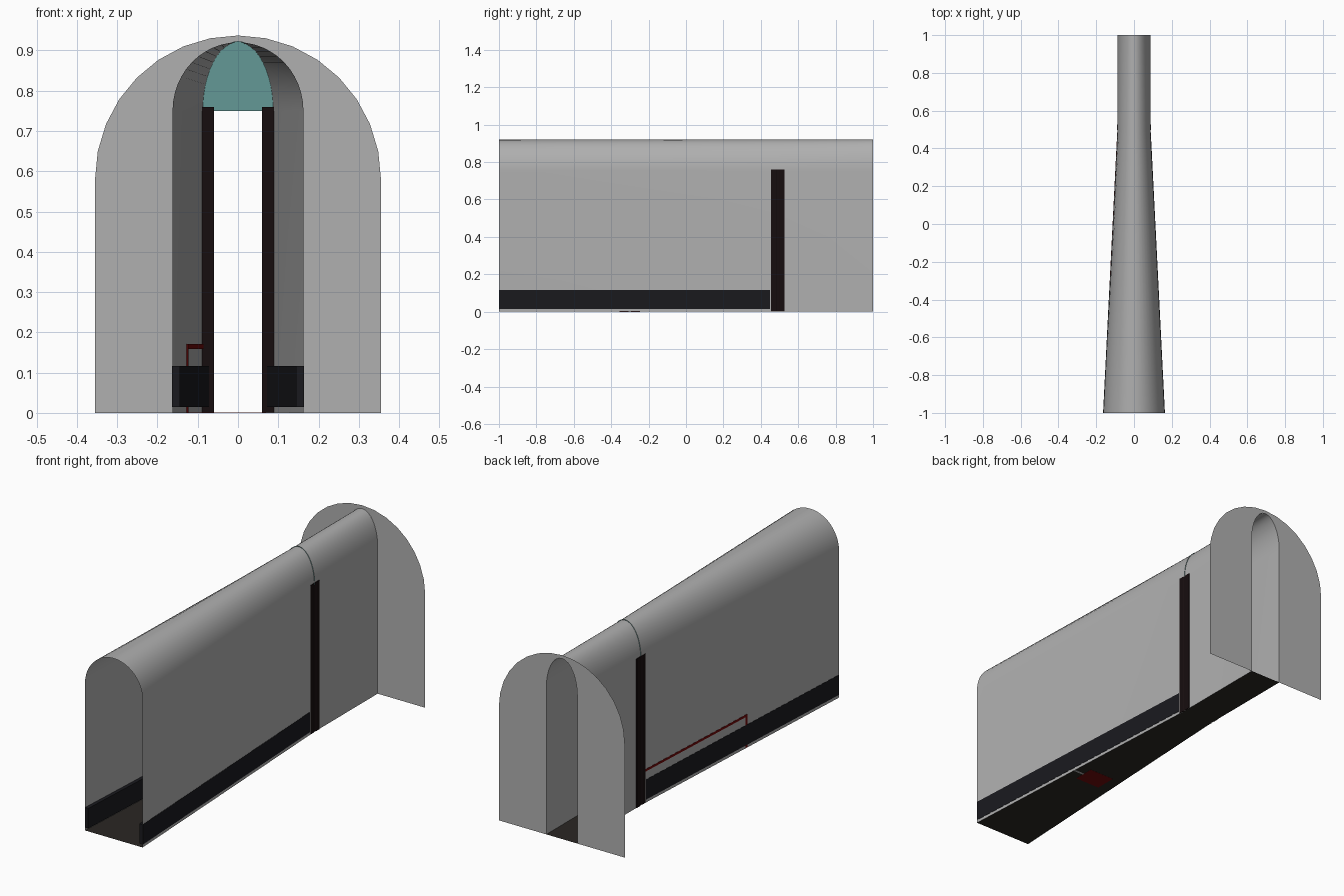
import bpy
from math import pi, cos, sin

if "Cube" in bpy.data.objects:
    bpy.data.objects.remove(bpy.data.objects["Cube"])

BACK, NECK, FRONT = 1.0, 0.49, -1.0
SPRING, TOP = 0.75, 0.92

GREY = ("plain_grey", (0.435, 0.435, 0.435))
BLACK = ("black_trim", (0.010, 0.010, 0.013))
WOOD = ("dark_wood", (0.008, 0.004, 0.0045))
FLOOR = ("dark_floor", (0.023, 0.020, 0.017))
RED = ("red", (0.16, 0.003, 0.003))
TEAL = ("teal", (0.126, 0.315, 0.303))


def half_width(y):
    t = min(1.0, (y - FRONT) / (NECK - FRONT))
    return 0.1625 + (0.0875 - 0.1625) * t


def make(name, verts, faces, color, smooth=False):
    mesh = bpy.data.meshes.new(name)
    mesh.from_pydata(verts, [], faces)
    mesh.update()
    obj = bpy.data.objects.new(name, mesh)
    bpy.context.collection.objects.link(obj)
    mat = bpy.data.materials.get(color[0]) or bpy.data.materials.new(color[0])
    mat.diffuse_color = (*color[1], 1)
    mat.use_nodes = True
    mat.node_tree.nodes["Principled BSDF"].inputs["Base Color"].default_value = mat.diffuse_color
    mesh.materials.append(mat)
    for p in mesh.polygons:
        p.use_smooth = smooth
    return obj


def arch(y, rx, spring, top, segs=24, legs=True):
    pts = [(rx * cos(pi * i / segs), y, spring + (top - spring) * sin(pi * i / segs))
           for i in range(segs + 1)]
    return [(rx, y, 0)] + pts + [(-rx, y, 0)] if legs else pts


def loft(name, rows, color, smooth=False):
    n = len(rows[0])
    faces = [(r * n + i, r * n + i + 1, (r + 1) * n + i + 1, (r + 1) * n + i)
             for r in range(len(rows) - 1) for i in range(n - 1)]
    return make(name, [v for row in rows for v in row], faces, color, smooth)


def slab(name, plan, z0, z1, color):
    # vertical prism from a counter-clockwise plan
    n = len(plan)
    verts = [(x, y, z) for z in (z0, z1) for x, y in plan]
    faces = [tuple(range(n))[::-1], tuple(range(n, 2 * n))]
    faces += [(i, (i + 1) % n, (i + 1) % n + n, i + n) for i in range(n)]
    return make(name, verts, faces, color)


def rect(x0, x1, y0, y1):
    return [(x0, y0), (x1, y0), (x1, y1), (x0, y1)]


def wall_plan(side, y0, y1, inner, outer):
    # strip that follows the tapering wall
    p = [(side * (half_width(y0) - inner), y0), (side * (half_width(y0) + outer), y0),
         (side * (half_width(y1) + outer), y1), (side * (half_width(y1) - inner), y1)]
    return p if side > 0 else p[::-1]


# tapering arched corridor shell
loft("corridor_shell", [arch(y, half_width(y), SPRING, TOP) for y in (FRONT, NECK, BACK)],
     GREY, smooth=True)

# floor
rows = [[(-half_width(y), y, 0.0), (half_width(y), y, 0.0)] for y in (FRONT, NECK, BACK)]
loft("floor", rows, FLOOR)

# arched end wall around the opening
loft("end_wall", [arch(BACK, 0.355, 0.58, 0.937, segs=16),
                  arch(BACK, half_width(BACK), SPRING, TOP, segs=16)], GREY)

# grooved door posts and skirting on both sides
POST = [(0.060, 0.455), (0.091, 0.455), (0.091, 0.480), (0.0885, 0.484),
        (0.0885, 0.497), (0.091, 0.501), (0.091, 0.526), (0.060, 0.526)]
for side, label in ((-1, "left"), (1, "right")):
    plan = [(side * x, y) for x, y in POST][::side]
    slab(label + "_door_post", plan, 0.001, 0.76, WOOD)
    slab(label + "_skirting", wall_plan(side, FRONT, 0.45, 0.018, 0.0012), 0.015, 0.117, BLACK)

# arched pane above the door
pane = arch(NECK, 0.09, SPRING, 0.923, legs=False)
make("arched_pane", pane, [tuple(range(len(pane)))], TEAL)

# red conduit on the left wall: long run and drop
slab("conduit_run", wall_plan(-1, -0.312, 0.46, 0.004, 0.001), 0.159, 0.171, RED)
slab("conduit_drop", wall_plan(-1, -0.312, -0.298, 0.004, 0.0008), 0.001, 0.159, RED)

# floor plate with its feed strips, flush with the floor
slab("floor_plate", rect(-0.07, 0.07, -0.355, -0.245), -0.0005, 0.001, RED)
slab("left_feed_strip", rect(-0.127, -0.07, -0.311, -0.299), 0.0002, 0.001, RED)
slab("right_feed_strip", rect(0.07, 0.127, -0.307, -0.295), -0.0005, 0.001, GREY)
